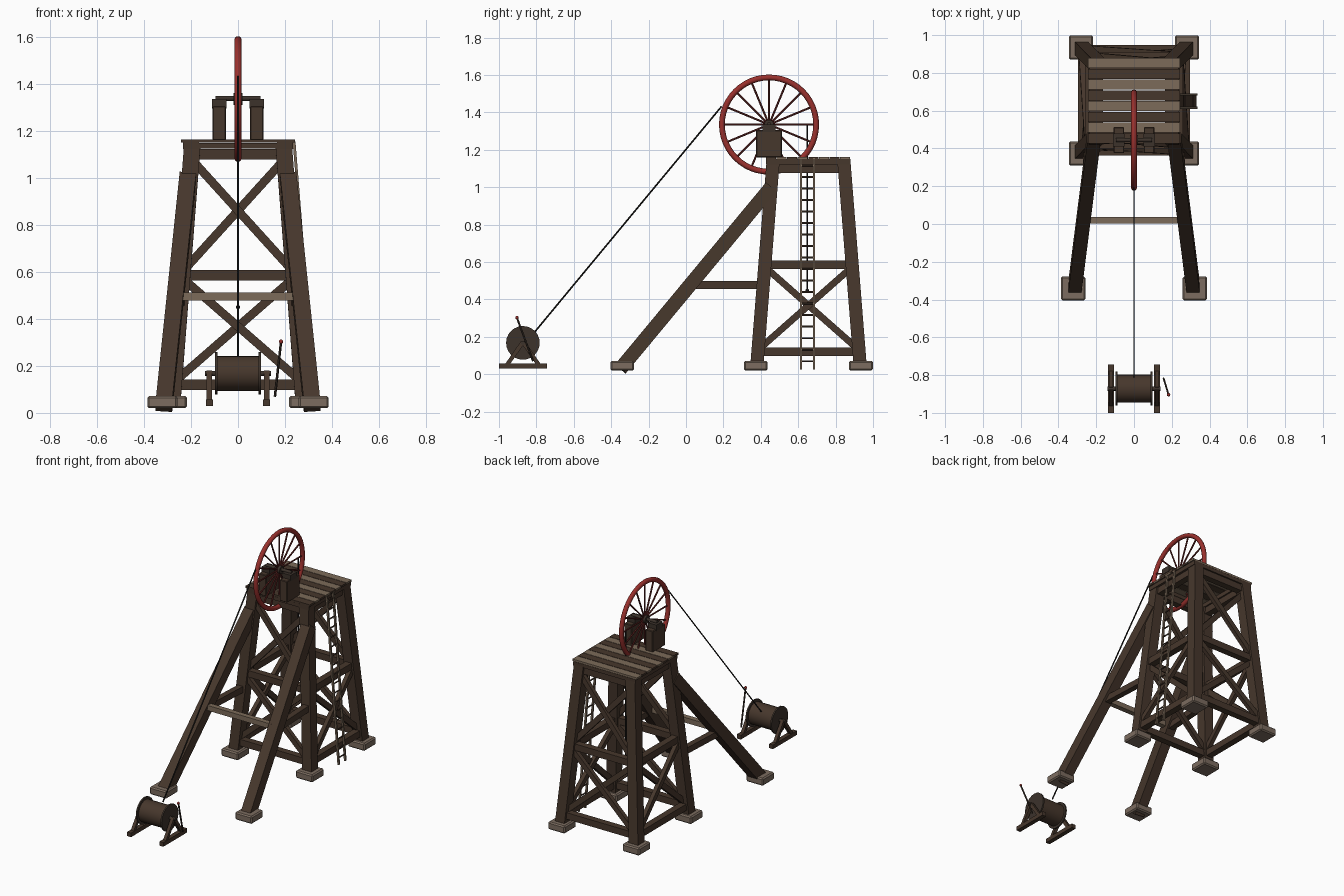
import bpy, math
from mathutils import Vector, Matrix

if "Cube" in bpy.data.objects:
    bpy.data.objects.remove(bpy.data.objects["Cube"])

def material(name, c):
    m = bpy.data.materials.new(name)
    m.diffuse_color = (*c, 1)
    m.use_nodes = True
    m.node_tree.nodes["Principled BSDF"].inputs["Base Color"].default_value = m.diffuse_color
    return m

WOOD = material("dark_timber", (0.062, 0.038, 0.025))
TAN = material("weathered_plank", (0.20, 0.145, 0.10))
STONE = material("footing_stone", (0.20, 0.15, 0.115))
RED = material("red_paint", (0.32, 0.03, 0.026))
SPOKE = material("dark_red_iron", (0.13, 0.02, 0.018))
IRON = material("dark_iron", (0.045, 0.032, 0.024))
ROPE = material("rope_black", (0.012, 0.011, 0.010))

def finish(name, mat):
    o = bpy.context.object
    o.name = name
    o.data.materials.append(mat)
    return o

def box(name, lo, hi, mat, bevel=0):
    lo, hi = Vector(lo), Vector(hi)
    bpy.ops.mesh.primitive_cube_add(size=1)
    o = finish(name, mat)
    o.data.transform(Matrix.Translation((lo + hi) / 2) @ Matrix.Diagonal((*(hi - lo), 1)))
    if bevel:
        b = o.modifiers.new("bevel", 'BEVEL')
        b.width, b.segments = bevel, 1
    return o

def beam(name, a, b, w, t, mat, ref=(1, 0, 0)):
    """Square timber from a to b: w across the ref axis, t the other way."""
    a, b = Vector(a), Vector(b)
    d = (b - a).normalized()
    s = d.cross(Vector(ref)).normalized()
    r = s.cross(d)
    bpy.ops.mesh.primitive_cube_add(size=1)
    o = finish(name, mat)
    rot = Matrix((r, s, d)).transposed().to_4x4()
    o.data.transform(Matrix.Translation((a + b) / 2) @ rot @ Matrix.Diagonal((w, t, (b - a).length, 1)))
    return o

def rod(name, a, b, r, mat, n=8):
    a, b = Vector(a), Vector(b)
    bpy.ops.mesh.primitive_cylinder_add(vertices=n, radius=r, depth=(b - a).length)
    o = finish(name, mat)
    o.data.transform(Matrix.Translation((a + b) / 2) @ (b - a).to_track_quat('Z', 'Y').to_matrix().to_4x4())
    bpy.ops.object.shade_smooth_by_angle(angle=math.radians(50))
    return o

def ball(name, p, r, mat):
    bpy.ops.mesh.primitive_uv_sphere_add(segments=12, ring_count=8, radius=r, location=p)
    return finish(name, mat)

def leg(sx, back, z):
    """Centre of a tower leg at height z."""
    k = z / 1.13
    y = 0.935 - 0.09 * k if back else 0.375 + 0.09 * k
    return Vector((sx * (0.283 - 0.088 * k), y, z))

# tower legs and footings
for sx in (-1, 1):
    for back in (0, 1):
        beam("tower_leg", leg(sx, back, 0.03), leg(sx, back, 1.13), 0.07, 0.07, WOOD)
        x, y = sx * 0.281, 0.935 if back else 0.373
        box("tower_footing", (x - 0.064, y - 0.064, 0.02), (x + 0.064, y + 0.064, 0.072), STONE, 0.008)

# girts and cross braces on the four sides
levels = (0.12, 0.585, 1.10)
sides = [((-1, 0), (1, 0), (0, 1, 0)), ((-1, 1), (1, 1), (0, 1, 0)),
         ((-1, 0), (-1, 1), (1, 0, 0)), ((1, 0), (1, 1), (1, 0, 0))]
for p, q, n in sides:
    for z in levels:
        beam("girt", leg(*p, z), leg(*q, z), 0.045, 0.045, WOOD, n)
    panels = ((0.13, 0.575), (0.60, 1.08)) if n[1] else ((0.13, 0.575),)
    for z0, z1 in panels:
        off = Vector(n) * 0.008
        beam("cross_brace", leg(*p, z0) + off, leg(*q, z1) + off, 0.028, 0.036, WOOD, n)
        beam("cross_brace", leg(*q, z0) - off, leg(*p, z1) - off, 0.028, 0.036, WOOD, n)

# platform frame and planks
for sx in (-1, 1):
    box("platform_side_beam", (sx * 0.2 - 0.035, 0.428, 1.122), (sx * 0.2 + 0.035, 0.88, 1.15), WOOD)
for y in (0.428, 0.82):
    box("platform_end_beam", (-0.23, y, 1.124), (0.23, y + 0.058, 1.149), WOOD)
for i in range(8):
    y = 0.427 + i * 0.0568
    box("platform_plank", (-0.243, y, 1.15), (0.243, y + 0.053, 1.163), TAN if i % 2 else WOOD)

# raking back stays with footings, struts and tie
for sx in (-1, 1):
    beam("back_stay", (sx * 0.315, -0.35, 0.03), (sx * 0.213, 0.455, 1.0), 0.07, 0.075, WOOD)
    box("stay_footing", (sx * 0.322 - 0.064, -0.404, 0.02), (sx * 0.322 + 0.064, -0.277, 0.072), STONE, 0.008)
    beam("stay_strut", (sx * 0.265, 0.02, 0.478), (sx * 0.246, 0.41, 0.478), 0.04, 0.042, WOOD)
box("stay_tie", (-0.262, 0.002, 0.478), (0.262, 0.038, 0.513), TAN)

# bearing blocks
WY, WZ = 0.444, 1.335
for sx in (-1, 1):
    x = sx * 0.08
    box("bearing_post", (x - 0.028, 0.375, 1.16), (x + 0.028, 0.513, 1.305), WOOD, 0.004)
    box("bearing_cap", (x - 0.031, 0.41, 1.295), (x + 0.031, 0.478, 1.335), IRON)

# winding wheel
bpy.ops.mesh.primitive_torus_add(major_radius=0.252, minor_radius=0.0155, major_segments=48,
                                 minor_segments=10, location=(0, WY, WZ), rotation=(0, math.pi / 2, 0))
finish("wheel_rim", RED)
bpy.ops.object.shade_smooth()
for i in range(16):
    a = i * math.pi / 8
    rod("wheel_spoke", (0, WY, WZ), (0, WY + 0.245 * math.cos(a), WZ + 0.245 * math.sin(a)), 0.0055, SPOKE, 6)
rod("wheel_hub", (-0.02, WY, WZ), (0.02, WY, WZ), 0.026, IRON, 16)
rod("wheel_axle", (-0.095, WY, WZ + 0.003), (0.095, WY, WZ + 0.003), 0.011, IRON, 12)

# ropes
rod("winding_rope", (0, -0.81, 0.225), (0, 0.19, 1.432), 0.0045, ROPE, 6)
rod("shaft_rope", (0, 0.648, 1.335), (0, 0.648, 0.45), 0.0045, ROPE, 6)
ball("rope_end", (0, 0.648, 0.45), 0.009, ROPE)

# ladder on the right side
def ladder(y, z):
    return (0.332 - 0.081 * z, y, z)
for y in (0.615, 0.685):
    beam("ladder_rail", ladder(y, 0.025), ladder(y, 1.155), 0.012, 0.012, TAN)
for i in range(18):
    z = 0.07 + i * 0.0615
    rod("ladder_rung", ladder(0.615, z), ladder(0.685, z), 0.005, WOOD, 6)

# winch: skids, A-frames, drum
DY, DZ = -0.872, 0.168
for sx in (-1, 1):
    x = sx * 0.122
    box("winch_skid", (x - 0.015, -1.0, 0.03), (x + 0.015, -0.743, 0.058), WOOD)
    for s in (-1, 1):
        beam("winch_support", (x, DY + s * 0.085, 0.05), (x, DY, DZ + 0.005), 0.022, 0.022, WOOD)
    rod("drum_flange", (sx * 0.088, DY, DZ), (sx * 0.098, DY, DZ), 0.09, IRON, 24)
rod("winch_drum", (-0.09, DY, DZ), (0.09, DY, DZ), 0.074, WOOD, 24)
rod("winch_axle", (-0.14, DY, DZ), (0.14, DY, DZ), 0.011, IRON, 12)

# brake lever
rod("brake_lever", (0.157, -0.818, 0.07), (0.183, -0.904, 0.302), 0.0055, IRON, 6)
ball("lever_knob", (0.183, -0.904, 0.303), 0.009, RED)
